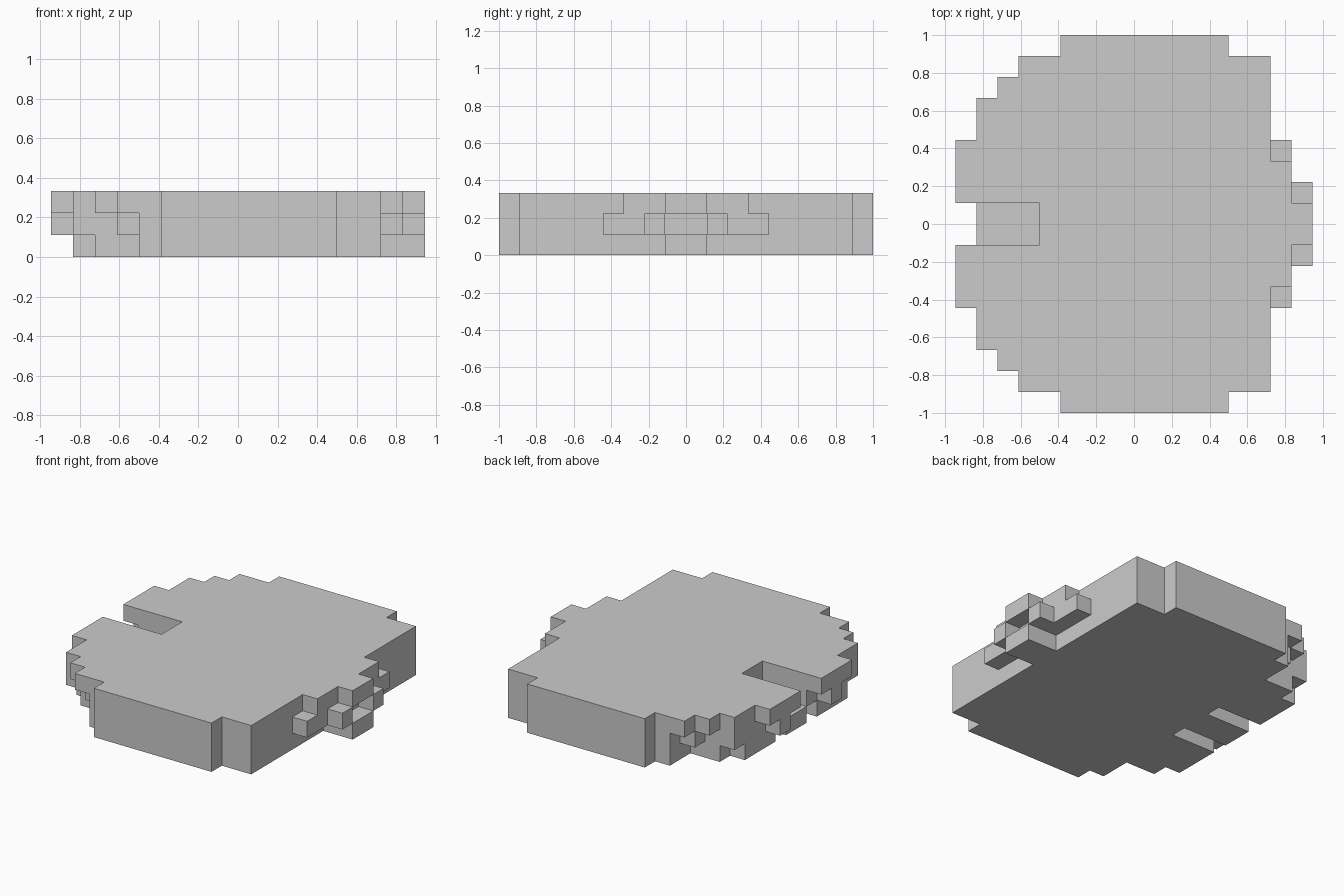
import bpy, bmesh
from mathutils import Vector

if "Cube" in bpy.data.objects:
    bpy.data.objects.remove(bpy.data.objects["Cube"])

U = 1 / 9          # block size
X0 = -8.5 * U      # left limit

# Filled span along x (start, end) for each row of blocks outward from the centre line
LAYERS = [
    # lower layer: tail between two grooves, jaw at the right
    [(1, 17), (4, 15), (1, 15), (1, 15), (1, 15), (2, 15), (4, 15), (4, 15), (5, 13)],
    # middle layer: open tail slot, recessed mouth
    [(4, 16), (1, 17), (0, 16), (1, 16), (1, 15), (1, 15), (3, 15), (4, 15), (5, 13)],
    # upper layer: widest outline with the notch
    [(4, 17), (0, 16), (0, 16), (0, 15), (1, 15), (1, 15), (2, 15), (3, 15), (5, 13)],
]

# Collect blocks, mirrored across the centre line
blocks = set()
for k, rows in enumerate(LAYERS):
    for j, (a, b) in enumerate(rows):
        for i in range(a, b):
            blocks.add((i, j, k))
            blocks.add((i, -1 - j, k))

# Skin only the exposed block sides
bm = bmesh.new()
for block in blocks:
    for axis in range(3):
        for side in (0, 1):
            step = [0, 0, 0]
            step[axis] = 2 * side - 1
            if tuple(p + s for p, s in zip(block, step)) in blocks:
                continue
            u, v = (axis + 1) % 3, (axis + 2) % 3
            corners = []
            for du, dv in ((0, 0), (1, 0), (1, 1), (0, 1)):
                c = list(block)
                c[axis] += side
                c[u] += du
                c[v] += dv
                corners.append(bm.verts.new(Vector(c) * U + Vector((X0, 0, 0))))
            bm.faces.new(corners if side else corners[::-1])

# Weld and merge coplanar sides into large flat faces
bmesh.ops.remove_doubles(bm, verts=bm.verts[:], dist=0.001)
bmesh.ops.dissolve_limit(bm, angle_limit=0.01, verts=bm.verts[:], edges=bm.edges[:])

mesh = bpy.data.meshes.new("stepped_shell")
bm.to_mesh(mesh)
bm.free()
shell = bpy.data.objects.new("stepped_shell", mesh)
bpy.context.collection.objects.link(shell)
